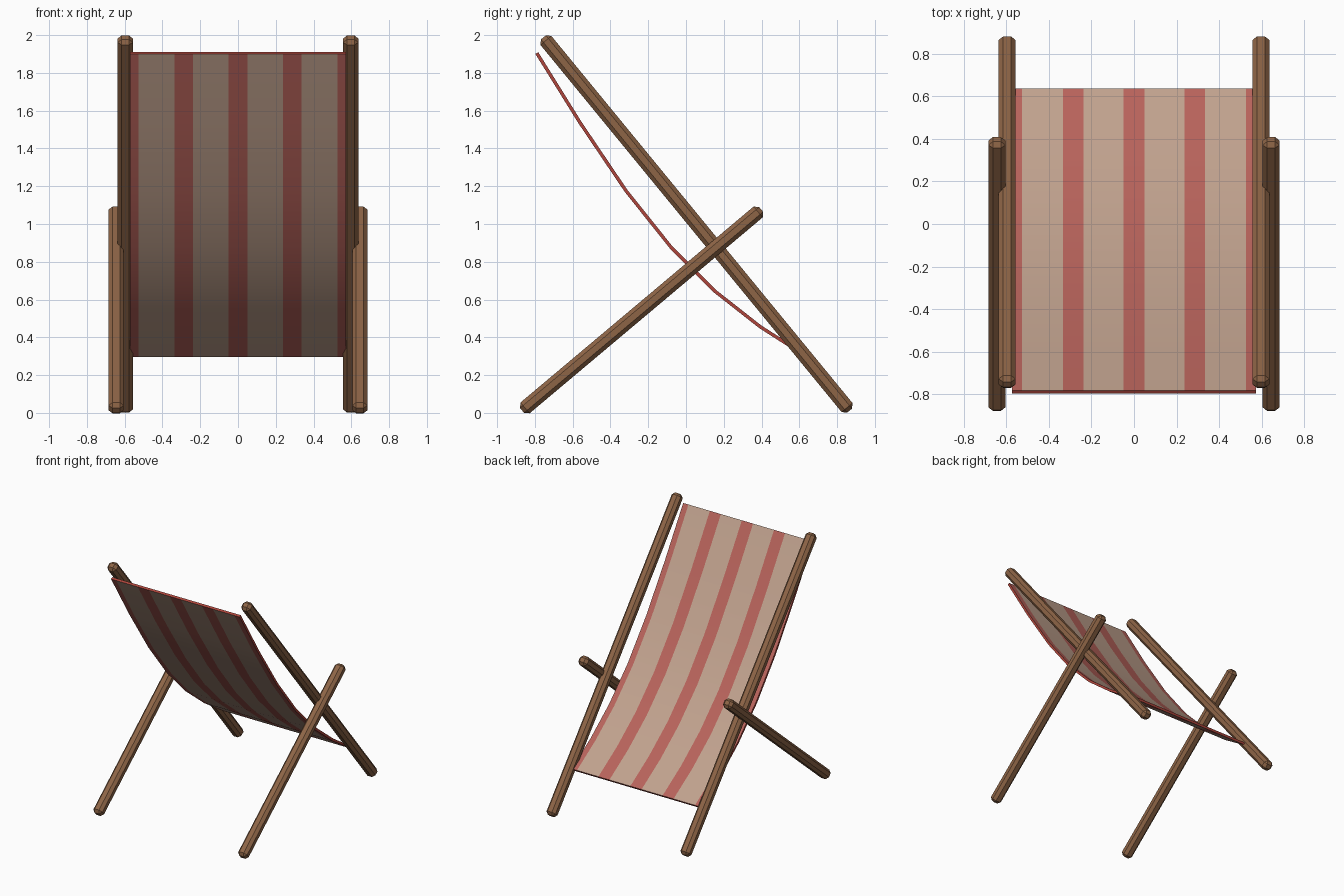
import bpy, bmesh
from math import atan2, radians
from mathutils import Matrix, Vector

cube = bpy.data.objects.get("Cube")
if cube:
    bpy.data.objects.remove(cube, do_unlink=True)


def material(name, rgb):
    mat = bpy.data.materials.new(name)
    mat.use_nodes = True
    color = (*rgb, 1.0)
    mat.diffuse_color = color
    mat.node_tree.nodes["Principled BSDF"].inputs["Base Color"].default_value = color
    return mat


wood = material("brown wood", (0.27, 0.13, 0.062))
cream = material("cream canvas", (0.53, 0.36, 0.27))
red = material("red canvas stripe", (0.48, 0.125, 0.105))
hem = material("deep red hem", (0.42, 0.06, 0.045))


def add_object(name, bm, materials):
    mesh = bpy.data.meshes.new(name)
    bm.to_mesh(mesh)
    bm.free()
    for mat in materials:
        mesh.materials.append(mat)
    obj = bpy.data.objects.new(name, mesh)
    bpy.context.collection.objects.link(obj)
    return obj


def pole(name, x, start, end):
    """Chamfered square bar between two (y, z) points."""
    a, b = Vector((x, *start)), Vector((x, *end))
    d = b - a
    bm = bmesh.new()
    bmesh.ops.create_cube(bm, size=1, matrix=Matrix.Diagonal((0.08, 0.075, d.length, 1)))
    obj = add_object(name, bm, [wood])
    obj.location = (a + b) / 2
    obj.rotation_euler.x = atan2(-d.y, d.z)
    bevel = obj.modifiers.new("chamfer", "BEVEL")
    bevel.width = 0.021
    bevel.segments = 1


# Crossed wooden poles, one pair on each side
for side, s in (("left", 1), ("right", -1)):
    pole(f"{side}_back_pole", s * 0.597, (0.866, 0.012), (-0.755, 1.988))
    pole(f"{side}_support_pole", s * 0.645, (-0.868, 0.013), (0.398, 1.077))

# Sagging canvas seat: side profile swept across the stripe boundaries
profile = [(-0.79, 1.905), (-0.56, 1.535), (-0.317, 1.175), (-0.08, 0.878),
           (0.156, 0.642), (0.393, 0.456), (0.632, 0.303)]
half = [0.05, 0.237, 0.335, 0.526, 0.573]
xs = [-x for x in reversed(half)] + half

bm = bmesh.new()
rows = [[bm.verts.new((x, y, z)) for x in xs] for y, z in profile]
for upper, lower in zip(rows, rows[1:]):
    for i in range(len(xs) - 1):
        face = bm.faces.new((upper[i], upper[i + 1], lower[i + 1], lower[i]))
        face.material_index = 1 - i % 2
canvas = add_object("canvas_seat", bm, [cream, red, hem])

# Canvas thickness with a red hem round the rim
solid = canvas.modifiers.new("thickness", "SOLIDIFY")
solid.thickness = 0.018
solid.offset = 0
solid.material_offset_rim = 2
bpy.ops.object.select_all(action="DESELECT")
canvas.select_set(True)
bpy.context.view_layer.objects.active = canvas
bpy.ops.object.modifier_apply(modifier=solid.name)
bpy.ops.object.shade_smooth_by_angle(angle=radians(35))
